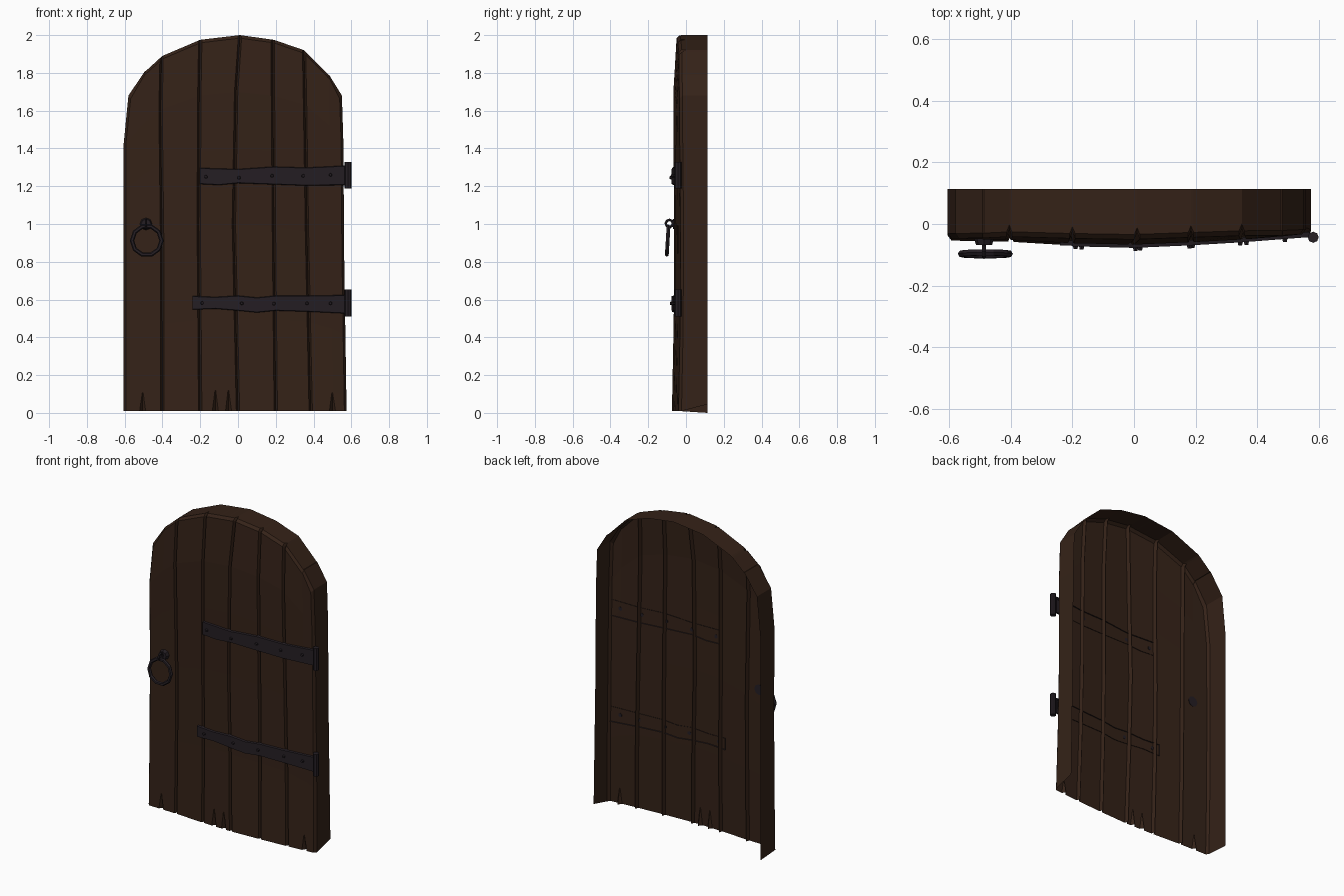
import bpy, bmesh, math
from mathutils import Matrix, Vector

if "Cube" in bpy.data.objects:
    bpy.data.objects.remove(bpy.data.objects["Cube"])


def material(name, rgb):
    m = bpy.data.materials.new(name)
    m.diffuse_color = (*rgb, 1)
    m.use_nodes = True
    m.node_tree.nodes["Principled BSDF"].inputs["Base Color"].default_value = m.diffuse_color
    return m


WOOD = material("dark_wood", (0.035, 0.016, 0.009))
IRON = material("dark_iron", (0.018, 0.013, 0.017))


def finish(name, bm, mat):
    me = bpy.data.meshes.new(name)
    bm.to_mesh(me)
    bm.free()
    me.materials.append(mat)
    ob = bpy.data.objects.new(name, me)
    bpy.context.collection.objects.link(ob)
    return ob


def lerp(table, t):
    if t <= table[0][0]:
        return table[0][1]
    for (a, u), (b, v) in zip(table, table[1:]):
        if t <= b:
            return u + (v - u) * (t - a) / (b - a)
    return table[-1][1]


ARCH = [(-.58, 1.68), (-.49, 1.81), (-.40, 1.89), (-.20, 1.975), (.01, 2.0),
        (.19, 1.975), (.35, 1.92), (.48, 1.79), (.55, 1.68)]
BULGE_X = [(-.6, -.054), (-.4, -.058), (-.2, -.070), (0, -.075), (.2, -.066), (.35, -.057), (.57, -.040)]
BULGE_Z = [(0, 0), (.5, .010), (1, .012), (1.6, .006), (1.8, .010), (2, .025)]


def face_y(x, z):
    return lerp(BULGE_X, x) + lerp(BULGE_Z, z)


# Door shell: columns are outer edges, plank grooves and short bottom cracks
KEYS = (0, .5, .85, 1)
COLUMNS = [("edge", -.605, -.605, -.605, -.58), ("crack", -.505, -.50, -.495, -.49),
           ("groove", -.40, -.402, -.41, -.405), ("groove", -.20, -.208, -.205, -.20),
           ("crack", -.12, -.12, -.11, -.10), ("crack", -.05, -.06, -.05, -.045),
           ("groove", 0, -.022, -.01, .01), ("groove", .20, .19, .185, .185),
           ("groove", .385, .365, .355, .35), ("crack", .50, .49, .485, .48),
           ("edge", .575, .562, .558, .55)]
ROWS = (0, .06, .25, .5, .7, .85, 1)


def build_door():
    bm = bmesh.new()
    grid, outer = [], []
    for kind, *xs in COLUMNS:
        for side in ((0,) if kind == "edge" else (-1, 0, 1)):
            front, rim = [], []
            for r, t in enumerate(ROWS):
                xc = lerp(list(zip(KEYS, xs)), t)
                width = .009 if kind == "groove" else (.016 if r == 0 else .002)
                x = xc + side * width
                z = max(.01, t * lerp(ARCH, xs[-1] + side * .009 * (kind == "groove")))
                y = face_y(x, z)
                if side == 0 and (kind == "groove" or (kind == "crack" and r == 0)):
                    y += .022
                rim.append(Vector((x, y + .016, z)))
                p = Vector((x, y, z))
                if kind == "edge":
                    p.x -= math.copysign(.012, x)
                if r == len(ROWS) - 1:
                    p.z -= .016
                front.append(bm.verts.new(p))
            grid.append(front)
            outer.append(rim)
    for a, b in zip(grid, grid[1:]):
        for r in range(len(ROWS) - 1):
            bm.faces.new((a[r], b[r], b[r + 1], a[r + 1]))
    # Chamfer and deep rim around both sides and the arch; back stays open
    n = len(ROWS)
    path = [(0, r) for r in range(n)] + [(c, n - 1) for c in range(1, len(grid))]
    path += [(len(grid) - 1, r) for r in range(n - 2, -1, -1)]
    chamfer, back = [], []
    for c, r in path:
        p = outer[c][r]
        chamfer.append(bm.verts.new(p))
        z = p.z
        if r == 0:
            z = .045 if c else 0
        back.append(bm.verts.new((p.x, .113, z)))
    edge = [grid[c][r] for c, r in path]
    for lo, hi in ((edge, chamfer), (chamfer, back)):
        for i in range(len(path) - 1):
            bm.faces.new((lo[i], lo[i + 1], hi[i + 1], hi[i]))
    finish("door_planks", bm, WOOD)


def cylinder(name, loc, r1, r2, depth, sides, along_y):
    bm = bmesh.new()
    rot = Matrix.Rotation(math.pi / 2, 4, 'X') if along_y else Matrix()
    bmesh.ops.create_cone(bm, cap_ends=True, segments=sides, radius1=r1, radius2=r2, depth=depth,
                          matrix=Matrix.Translation(loc) @ rot)
    return finish(name, bm, IRON)


def torus(name, loc, rot, major, minor, n, m):
    bpy.ops.mesh.primitive_torus_add(location=loc, rotation=rot, major_radius=major, minor_radius=minor,
                                     major_segments=n, minor_segments=m)
    ob = bpy.context.object
    ob.name = name
    ob.data.materials.append(IRON)


# Hinge straps: thin open-backed bars that follow the planks
def build_hinge(label, stations, bolts, knuckle_z):
    bm = bmesh.new()
    loops = []
    for x, lo, hi in stations:
        y = face_y(x, (lo + hi) / 2)
        loops.append([bm.verts.new(p) for p in (
            (x, y + .005, lo), (x, y - .012, lo + .004), (x, y - .012, hi - .004), (x, y + .005, hi))])
    for a, b in zip(loops, loops[1:]):
        for i in range(3):
            bm.faces.new((a[i], b[i], b[i + 1], a[i + 1]))
    bm.faces.new(loops[0])
    bm.faces.new(loops[-1][::-1])
    finish(label + "_hinge_strap", bm, IRON)
    for x, z in bolts:
        cylinder(label + "_hinge_bolt", (x, face_y(x, z) - .010, z), .013, .007, .024, 6, True)
    cylinder(label + "_hinge_knuckle", (.582, -.043, knuckle_z), .018, .018, .142, 8, False)


build_door()
build_hinge("upper", [(-.20, 1.21, 1.298), (-.10, 1.205, 1.295), (0, 1.215, 1.292), (.19, 1.208, 1.305),
                      (.36, 1.202, 1.30), (.57, 1.205, 1.31)],
            [(-.17, 1.25), (.005, 1.245), (.18, 1.255), (.345, 1.255), (.49, 1.26)], 1.258)
build_hinge("lower", [(-.24, .545, .62), (-.12, .55, .615), (0, .54, .622), (.10, .53, .612),
                      (.20, .54, .622), (.36, .535, .622), (.57, .525, .625)],
            [(-.19, .582), (.02, .58), (.19, .578), (.365, .58), (.49, .58)], .582)

# Ring handle, eye and mounting plate
cylinder("handle_plate", (-.487, -.055, 1.0), .034, .026, .026, 8, True)
torus("handle_eye", (-.487, -.088, 1.003), (0, math.pi / 2, 0), .019, .007, 8, 6)
torus("handle_ring", (-.483, -.097, .912), (math.pi / 2 - .06, 0, 0), .078, .0115, 10, 6)
